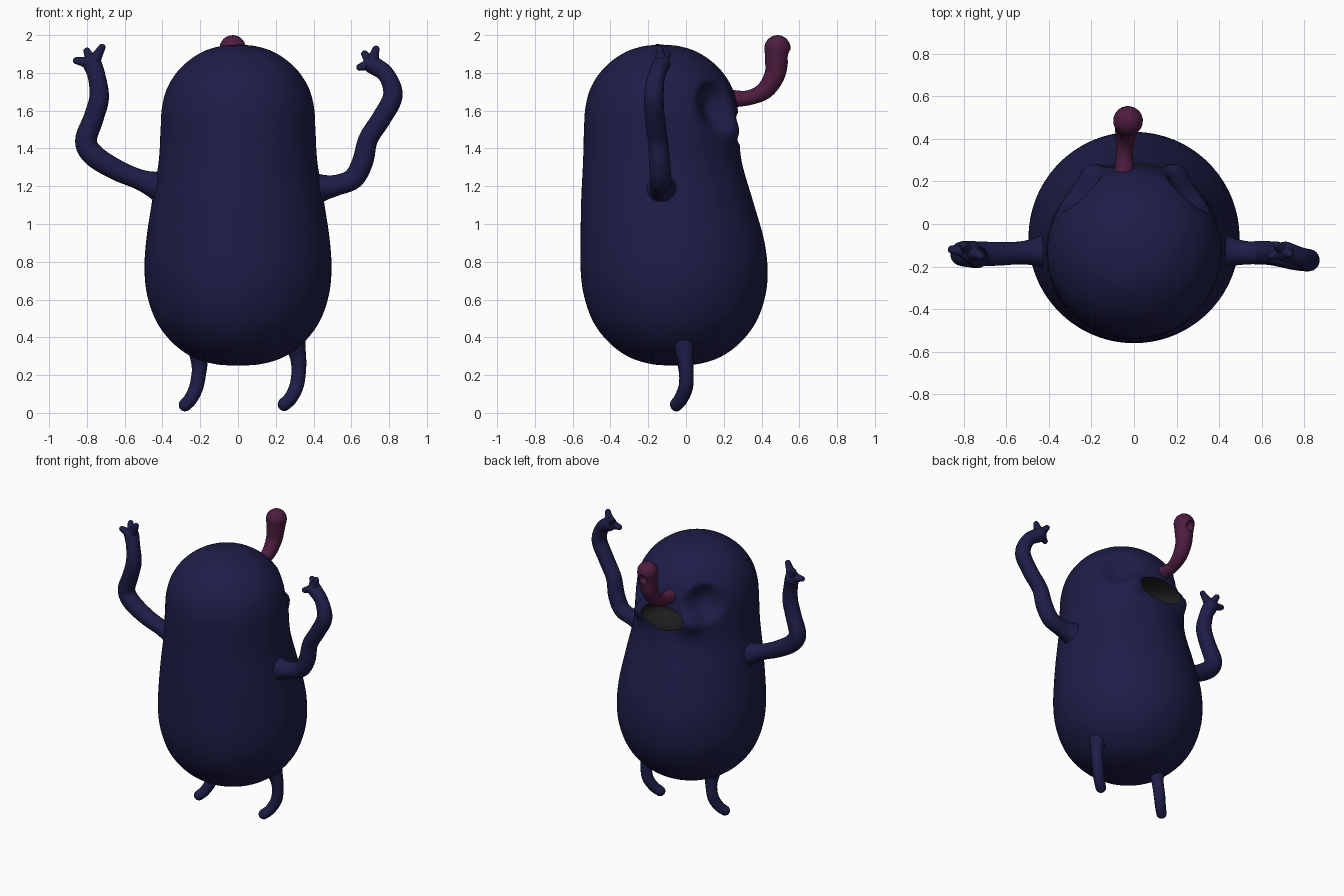
import bpy, bmesh, math
from mathutils import Vector

if "Cube" in bpy.data.objects:
    bpy.data.objects.remove(bpy.data.objects["Cube"])


def material(name, rgb):
    m = bpy.data.materials.new(name)
    m.diffuse_color = (*rgb, 1)
    m.use_nodes = True
    m.node_tree.nodes["Principled BSDF"].inputs["Base Color"].default_value = m.diffuse_color
    return m


NAVY = material("navy", (0.0125, 0.0125, 0.065))
PLUM = material("plum", (0.075, 0.012, 0.05))
DARK = material("dark", (0.012, 0.012, 0.012))


def spline(points, steps):
    """Catmull-Rom through tuples of any length."""
    p = [Vector(q) for q in points]
    p = [2 * p[0] - p[1]] + p + [2 * p[-1] - p[-2]]
    out = []
    for i in range(1, len(p) - 2):
        a, b, c, d = p[i - 1:i + 3]
        for s in range(steps):
            t = s / steps
            out.append(0.5 * (2 * b + (c - a) * t + (2 * a - 5 * b + 4 * c - d) * t * t
                              + (3 * b - a - 3 * c + d) * t ** 3))
    return out + [p[-2]]


def skin(name, rings, mat):
    """Joins rings of points into one closed smooth surface."""
    bm = bmesh.new()
    loops = [[bm.verts.new(v) for v in ring] for ring in rings]
    n = len(loops[0])
    for a, b in zip(loops, loops[1:]):
        for i in range(n):
            bm.faces.new((a[i], a[(i + 1) % n], b[(i + 1) % n], b[i]))
    bm.faces.new(loops[0])
    bm.faces.new(loops[-1])
    bmesh.ops.remove_doubles(bm, verts=bm.verts, dist=1e-5)
    bmesh.ops.recalc_face_normals(bm, faces=bm.faces)
    for f in bm.faces:
        f.smooth = True
    me = bpy.data.meshes.new(name)
    bm.to_mesh(me)
    bm.free()
    me.materials.append(mat)
    ob = bpy.data.objects.new(name, me)
    bpy.context.collection.objects.link(ob)
    return ob


def tube(name, points, mat, sides=20, steps=6):
    """Round tube through (x, y, z, radius) points, with a domed far end."""
    path = spline(points, steps)
    pos, rad = [p.to_3d() for p in path], [p[3] for p in path]
    tan = [(pos[min(i + 1, len(pos) - 1)] - pos[max(i - 1, 0)]).normalized()
           for i in range(len(pos))]
    end, t, r = pos[-1], tan[-1], rad[-1]
    for k in range(1, 7):
        a = k / 6 * math.pi / 2
        pos.append(end + t * r * math.sin(a))
        rad.append(r * max(math.cos(a), 0.0))
        tan.append(t)
    u = tan[0].orthogonal().normalized()
    rings = []
    for p, t, r in zip(pos, tan, rad):
        u = (u - t * u.dot(t)).normalized()
        v = t.cross(u)
        rings.append([p + r * (u * math.cos(a) + v * math.sin(a))
                      for a in (2 * math.pi * i / sides for i in range(sides))])
    return skin(name, rings, mat)


def carve(ob, centre, scale, mat):
    """Cuts an ellipsoid hollow whose walls take the given material."""
    bpy.ops.mesh.primitive_uv_sphere_add(segments=40, ring_count=24, location=centre)
    cutter = bpy.context.object
    cutter.scale = scale
    cutter.hide_render = True
    cutter.data.materials.append(mat)
    bpy.ops.object.shade_smooth()
    mod = ob.modifiers.new("hollow", 'BOOLEAN')
    mod.operation, mod.object, mod.solver = 'DIFFERENCE', cutter, 'EXACT'
    mod.material_mode = 'TRANSFER'
    bpy.context.view_layer.objects.active = ob
    bpy.ops.object.modifier_apply(modifier=mod.name)
    bpy.data.objects.remove(cutter)
    bpy.ops.object.select_all(action='DESELECT')
    ob.select_set(True)
    bpy.ops.object.shade_smooth_by_angle(angle=math.radians(40))


# Body: leaning pear profile (radius, height, y centre) with eye sockets and cheeks
profile = [(0, .25, -.06), (.12, .258, -.06), (.24, .295, -.06), (.345, .37, -.06),
           (.43, .48, -.06), (.48, .62, -.06), (.495, .76, -.063), (.485, .92, -.073),
           (.455, 1.12, -.1), (.42, 1.33, -.125), (.41, 1.5, -.13), (.402, 1.62, -.13),
           (.37, 1.73, -.13), (.3, 1.83, -.13), (.2, 1.905, -.13), (.1, 1.94, -.13),
           (0, 1.95, -.13)]


def sculpt(p, out):
    shift = 0
    for s in (-1, 1):
        d = (p - Vector((s * .27, .165, 1.63))).length / .15
        if d < 1:
            shift -= .085 * (1 - d * d) ** 1.5
        d = (p - Vector((s * .2, .235, 1.5))).length / .075
        shift += .05 * math.exp(-d * d)
    return p + out * shift


rings = []
for r, z, yc in spline(profile, 8):
    ring = []
    for i in range(112):
        a = 2 * math.pi * i / 112
        out = Vector((math.cos(a), math.sin(a), 0))
        ring.append(sculpt(Vector((0, yc, z)) + out * max(r, 0), out))
    rings.append(ring)
body = skin("body", rings, NAVY)

# Mouth
carve(body, (0, .28, 1.505), (.17, .16, .085), DARK)

# Trunk with a nostril hollow at the tip
trunk = tube("trunk", [(-.045, .19, 1.665, .075), (-.045, .25, 1.663, .048),
                       (-.045, .34, 1.67, .04), (-.04, .42, 1.71, .048),
                       (-.035, .47, 1.79, .055), (-.03, .48, 1.87, .062),
                       (-.028, .484, 1.93, .07)], PLUM)
carve(trunk, (-.03, .56, 1.89), (.035, .045, .035), PLUM)

# Arms, flared into the body
tube("left_arm", [(-.37, -.13, 1.19, .13), (-.435, -.13, 1.205, .078), (-.52, -.135, 1.235, .055),
                  (-.64, -.14, 1.285, .056), (-.76, -.14, 1.36, .06), (-.805, -.14, 1.44, .058),
                  (-.765, -.15, 1.56, .054), (-.735, -.155, 1.67, .052),
                  (-.748, -.145, 1.78, .047), (-.77, -.13, 1.845, .05)], NAVY)
tube("right_arm", [(.37, -.13, 1.18, .13), (.435, -.13, 1.19, .078), (.52, -.135, 1.205, .056),
                   (.61, -.135, 1.24, .056), (.66, -.14, 1.33, .056), (.69, -.15, 1.45, .052),
                   (.76, -.165, 1.56, .052), (.82, -.17, 1.68, .052),
                   (.785, -.155, 1.79, .045), (.71, -.13, 1.845, .048)], NAVY)

# Fingers
hands = {"left": ((-.77, -.13, 1.85), [(-.855, -.12, 1.865), (-.8, -.1, 1.915), (-.72, -.15, 1.935)]),
         "right": ((.71, -.13, 1.85), [(.645, -.15, 1.83), (.67, -.1, 1.9), (.73, -.14, 1.925)])}
for side, (palm, tips) in hands.items():
    for i, tip in enumerate(tips):
        mid = Vector(palm).lerp(Vector(tip), .6)
        tube(f"{side}_finger_{i + 1}", [(*palm, .042), (*mid, .026), (*tip, .019)], NAVY, 14, 4)

# Legs
tube("left_leg", [(-.2, -.02, .39, .1), (-.205, -.01, .31, .055), (-.205, 0, .23, .04),
                  (-.22, 0, .14, .038), (-.25, -.025, .075, .036), (-.28, -.05, .042, .034)], NAVY)
tube("right_leg", [(.27, -.02, .43, .1), (.308, -.01, .34, .052), (.322, 0, .25, .04),
                   (.312, 0, .15, .038), (.28, -.025, .08, .036), (.245, -.05, .045, .035)], NAVY)
